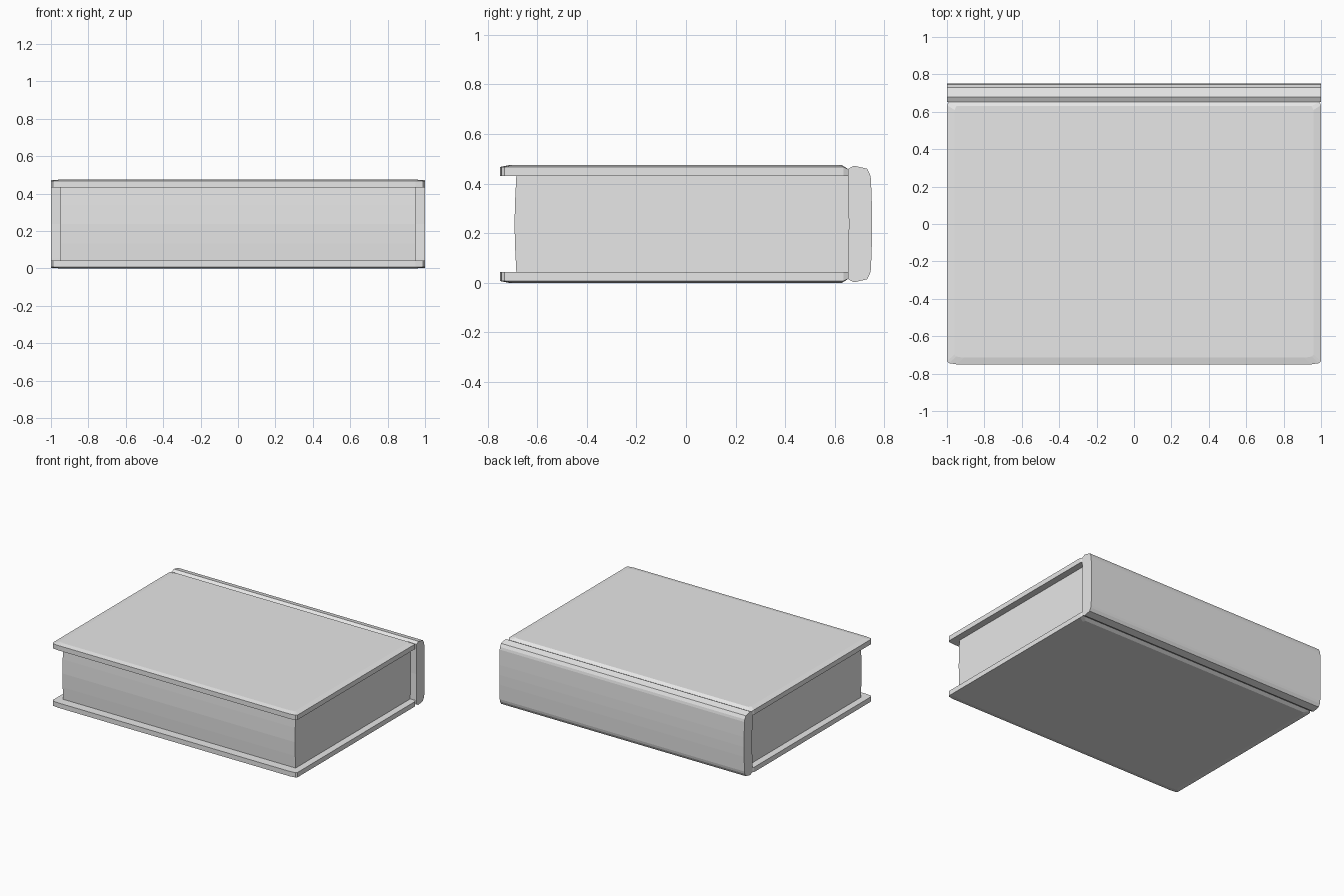
import bpy, bmesh

if "Cube" in bpy.data.objects:
    bpy.data.objects.remove(bpy.data.objects["Cube"], do_unlink=True)

HEIGHT = 0.474

grey = bpy.data.materials.new("plain grey")
grey.use_nodes = True
colour = (0.8, 0.8, 0.8, 1)
grey.diffuse_color = colour
grey.node_tree.nodes["Principled BSDF"].inputs["Base Color"].default_value = colour


def loft(name, rings):
    """Join closed rings of points with quads and cap both ends."""
    bm = bmesh.new()
    loops = [[bm.verts.new(p) for p in ring] for ring in rings]
    count = len(loops[0])
    for a, b in zip(loops, loops[1:]):
        for i in range(count):
            j = (i + 1) % count
            bm.faces.new((a[i], a[j], b[j], b[i]))
    bm.faces.new(loops[0][::-1])
    bm.faces.new(loops[-1])
    bmesh.ops.recalc_face_normals(bm, faces=bm.faces)
    mesh = bpy.data.meshes.new(name)
    bm.to_mesh(mesh)
    bm.free()
    mesh.materials.append(grey)
    obj = bpy.data.objects.new(name, mesh)
    bpy.context.collection.objects.link(obj)
    return obj


def mirrored(profile):
    """Complete an upper half profile of (y, z) with its lower half."""
    return profile + [(y, HEIGHT - z) for y, z in reversed(profile)
                      if abs(z - HEIGHT / 2) > 0.001]


def extrude(name, profile, half_width):
    return loft(name, [[(x, y, z) for y, z in profile]
                       for x in (-half_width, half_width)])


def cover_ring(z, half_width, front, back, hinge_z):
    """Board outline with clipped front corners and a hinge edge behind."""
    right = [(half_width - 0.05, front, z), (half_width - 0.01, front + 0.006, z),
             (half_width, front + 0.017, z),
             (half_width, back - 0.02, z), (half_width - 0.01, back, hinge_z)]
    return right + [(-x, y, h) for x, y, h in reversed(right)]


# Boards, with a shallow rim rising to the flat face
for name, flip in (("top_cover", False), ("bottom_cover", True)):
    rings = [cover_ring(0.431, 1, -0.75, 0.655, 0.431),
             cover_ring(0.467, 1, -0.75, 0.655, 0.458),
             cover_ring(HEIGHT, 0.96, -0.715, 0.63, HEIGHT)]
    if flip:
        rings = [[(x, y, HEIGHT - z) for x, y, z in r] for r in rings]
    loft(name, rings)

# Page block with a bulging front edge
mid = HEIGHT / 2
extrude("page_block", mirrored([(0.66, 0.44), (-0.684, 0.44),
                                (-0.689, 0.34), (-0.692, mid)]), 0.95)

# Rounded spine
extrude("spine", mirrored([(0.657, mid), (0.653, 0.42), (0.653, 0.459),
                           (0.678, 0.472), (0.73, 0.46), (0.742, 0.438),
                           (0.746, 0.42), (0.75, 0.31), (0.751, mid)]), 1)
